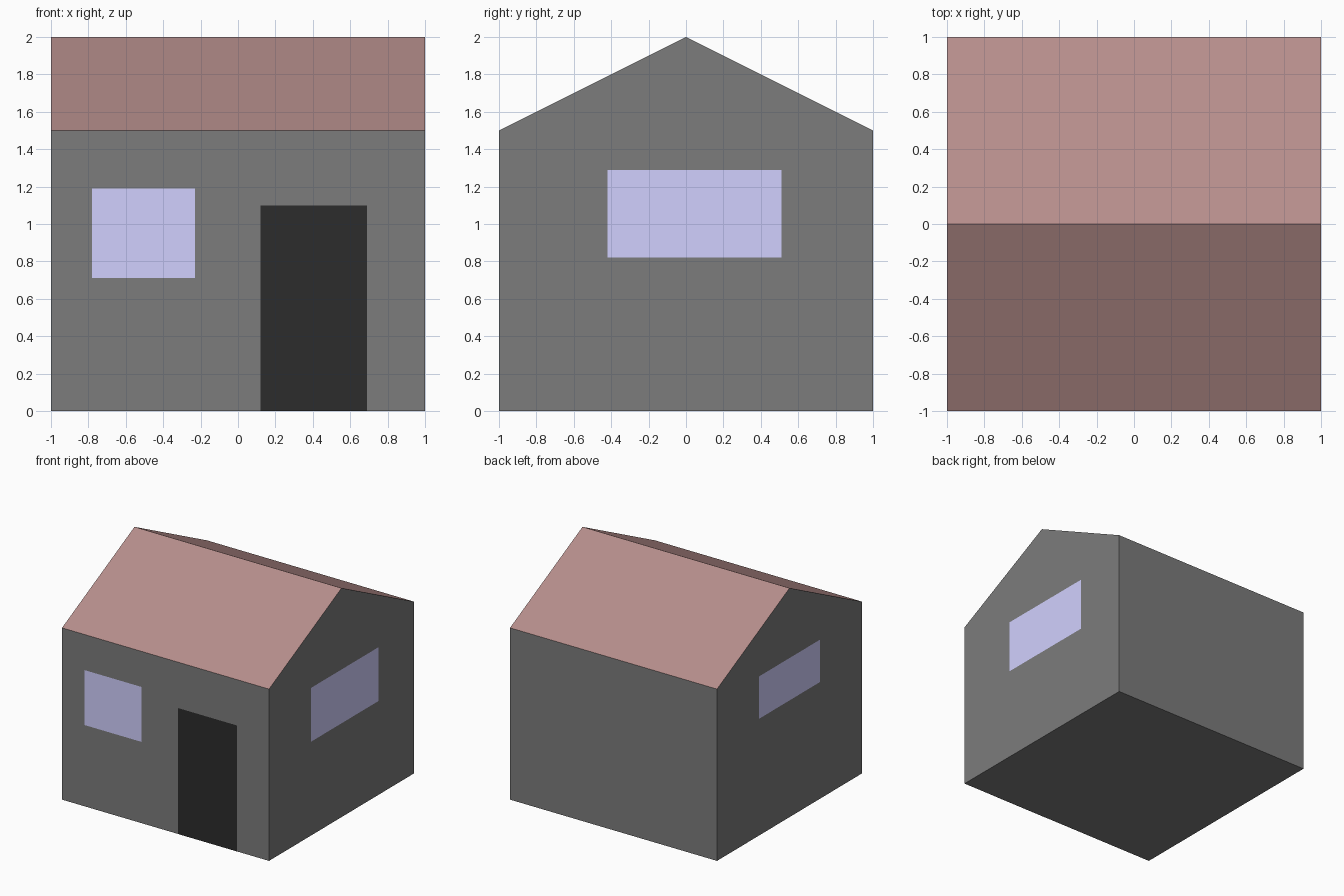
import bpy
from mathutils import Vector

if "Cube" in bpy.data.objects:
    bpy.data.objects.remove(bpy.data.objects["Cube"])

HALF, EAVE, RIDGE = 1.0, 1.5, 2.0
GAP = 0.001  # tiny lift so panels do not flicker against the walls


def material(name, r, g, b):
    m = bpy.data.materials.new(name)
    m.diffuse_color = (r, g, b, 1)
    m.use_nodes = True
    m.node_tree.nodes["Principled BSDF"].inputs["Base Color"].default_value = m.diffuse_color
    return m


def mesh_object(name, verts, faces, mat):
    me = bpy.data.meshes.new(name)
    me.from_pydata(verts, [], faces)
    me.materials.append(mat)
    ob = bpy.data.objects.new(name, me)
    bpy.context.collection.objects.link(ob)
    return ob


wall_mat = material("wall_grey", 0.2, 0.2, 0.2)
roof_mat = material("roof_red", 0.47, 0.27, 0.26)
glass_mat = material("window_blue", 0.64, 0.63, 1.0)
door_mat = material("door_dark", 0.025, 0.025, 0.025)

# Walls and floor: gable profile swept along x, left open under the roof
profile = [(-HALF, 0), (HALF, 0), (HALF, EAVE), (0, RIDGE), (-HALF, EAVE)]
verts = [(x, y, z) for x in (-HALF, HALF) for y, z in profile]
mesh_object("walls", verts, [
    (4, 3, 2, 1, 0),   # left gable
    (5, 6, 7, 8, 9),   # right gable
    (0, 1, 6, 5),      # floor
    (1, 2, 7, 6),      # back
    (4, 0, 5, 9),      # front
], wall_mat)

# Roof: two slopes meeting at the ridge
mesh_object("roof",
            [(x, y, z) for y, z in ((-HALF, EAVE), (0, RIDGE), (HALF, EAVE))
             for x in (-HALF, HALF)],
            [(0, 1, 3, 2), (2, 3, 5, 4)], roof_mat)


def panel(name, origin, across, u0, u1, z0, z1, mat):
    """Flat panel on a wall; u runs along `across`, to the right seen from outside."""
    o, a = Vector(origin), Vector(across)
    corners = [o + a * u + Vector((0, 0, z))
               for u, z in ((u0, z0), (u1, z0), (u1, z1), (u0, z1))]
    mesh_object(name, corners, [(0, 1, 2, 3)], mat)


# Door and windows
front, right, left = (0, -HALF - GAP, 0), (HALF + GAP, 0, 0), (-HALF - GAP, 0, 0)
panel("door", front, (1, 0, 0), 0.12, 0.69, 0.0, 1.10, door_mat)
panel("front_window", front, (1, 0, 0), -0.78, -0.23, 0.71, 1.19, glass_mat)
panel("right_window", right, (0, 1, 0), -0.42, 0.51, 0.82, 1.29, glass_mat)
panel("left_window", left, (0, -1, 0), -0.42, 0.42, 1.02, 1.39, glass_mat)
